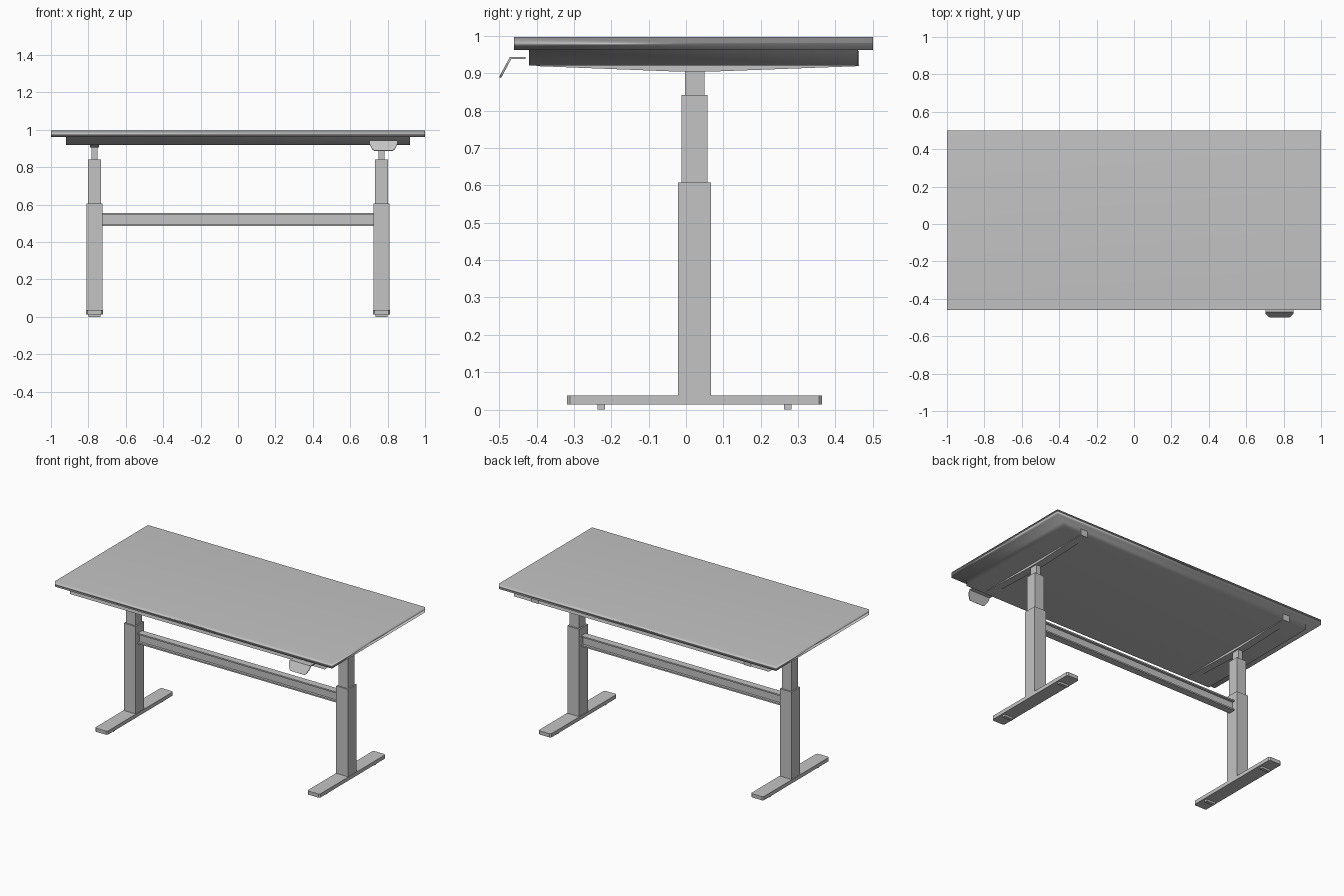
import bpy
import bmesh
from mathutils import Vector

cube = bpy.data.objects.get("Cube")
if cube:
    bpy.data.objects.remove(cube, do_unlink=True)

# Single neutral grey finish
GREY = (0.55, 0.55, 0.55, 1.0)
grey = bpy.data.materials.new("neutral_grey")
grey.use_nodes = True
grey.diffuse_color = GREY
grey.node_tree.nodes["Principled BSDF"].inputs["Base Color"].default_value = GREY


def finish(name, bm):
    bmesh.ops.recalc_face_normals(bm, faces=bm.faces[:])
    mesh = bpy.data.meshes.new(name)
    bm.to_mesh(mesh)
    bm.free()
    mesh.materials.append(grey)
    obj = bpy.data.objects.new(name, mesh)
    bpy.context.collection.objects.link(obj)
    return obj


def prism(name, points, offset):
    """Extrude a closed 3D outline along an offset vector."""
    bm = bmesh.new()
    face = bm.faces.new([bm.verts.new(p) for p in points])
    out = bmesh.ops.extrude_face_region(bm, geom=[face], use_keep_orig=True)
    verts = [g for g in out["geom"] if isinstance(g, bmesh.types.BMVert)]
    bmesh.ops.translate(bm, verts=verts, vec=Vector(offset))
    return finish(name, bm)


def box(name, x, y, z):
    points = [(x[0], y[0], z[0]), (x[1], y[0], z[0]),
              (x[1], y[1], z[0]), (x[0], y[1], z[0])]
    return prism(name, points, (0, 0, z[1] - z[0]))


def around(c, half):
    return (c - half, c + half)


# Tabletop: slab stepping in to a shallower panel underneath
def tabletop():
    bm = bmesh.new()
    loops = []
    for hx, y0, y1, z in [(1.0, -0.46, 0.5, 0.997), (1.0, -0.46, 0.5, 0.962),
                          (0.92, -0.42, 0.46, 0.962), (0.92, -0.42, 0.46, 0.92)]:
        loops.append([bm.verts.new((x, y, z)) for x, y in
                      [(-hx, y0), (hx, y0), (hx, y1), (-hx, y1)]])
    bm.faces.new(loops[0])
    bm.faces.new(loops[-1])
    for a, b in zip(loops, loops[1:]):
        for i in range(4):
            j = (i + 1) % 4
            bm.faces.new((a[i], a[j], b[j], b[i]))
    obj = finish("tabletop", bm)
    for p in obj.data.polygons:
        p.use_smooth = True
    mod = obj.modifiers.new("area_normals", 'WEIGHTED_NORMAL')
    mod.mode = 'FACE_AREA'


tabletop()

# Legs: foot, levelling pads, telescoping column and top bracket per side
LEG_X, LEG_Y = 0.767, 0.023
STAGES = [("outer", 0.043, 0.044, 0.03, 0.607),
          ("middle", 0.034, 0.035, 0.60, 0.842),
          ("inner", 0.016, 0.026, 0.83, 0.93)]

for side, s in (("left", 1), ("right", -1)):
    cx = s * LEG_X
    for stage, hx, hy, z0, z1 in STAGES:
        box(f"{side}_column_{stage}", around(cx, hx), around(LEG_Y, hy), (z0, z1))

    # Foot with chamfered corners
    w, c, f, b = 0.045, 0.008, -0.318, 0.364
    plan = [(-w + c, f), (w - c, f), (w, f + c), (w, b - c),
            (w - c, b), (-w + c, b), (-w, b - c), (-w, f + c)]
    prism(f"{side}_foot", [(cx + x, y, 0.013) for x, y in plan], (0, 0, 0.024))
    for end, y in (("front", -0.227), ("back", 0.272)):
        box(f"{side}_{end}_pad", around(cx, 0.032), around(y, 0.010), (0, 0.014))

    # Tapered bracket carrying the top, its back end showing on the panel edge
    profile = [(-0.40, 0.94), (-0.40, 0.919), (-0.04, 0.905), (0.085, 0.905),
               (0.463, 0.919), (0.463, 0.96), (0.40, 0.96), (0.40, 0.94)]
    prism(f"{side}_bracket", [(cx - 0.025, y, z) for y, z in profile], (0.05, 0, 0))

# Crossbar: beam with top and bottom flanges around a thin web
y0, y1, w0, w1 = 0.0, 0.046, 0.016, 0.030
z0, z1, z2, z3 = 0.487, 0.496, 0.547, 0.556
section = [(y0, z0), (y1, z0), (y1, z1), (w1, z1), (w1, z2), (y1, z2),
           (y1, z3), (y0, z3), (y0, z2), (w0, z2), (w0, z1), (y0, z1)]
prism("crossbar", [(-0.73, y, z) for y, z in section], (1.46, 0, 0))

# Control paddle: flat mounting tongue and a bent-down tapered plate
CX = 0.778
box("control_mount", around(CX, 0.075), (-0.43, -0.471), (0.938, 0.944))
bend, tip = Vector((0, -0.471, 0.944)), Vector((0, -0.5, 0.890))
outline = [(0.075, 0.0), (0.075, 0.3), (0.070, 0.5), (0.060, 0.85), (0.050, 1.0)]
outline += [(-x, t) for x, t in reversed(outline)]
prism("control_plate", [bend.lerp(tip, t) + Vector((CX + x, 0, 0)) for x, t in outline],
      (0, 0.005, -0.003))
